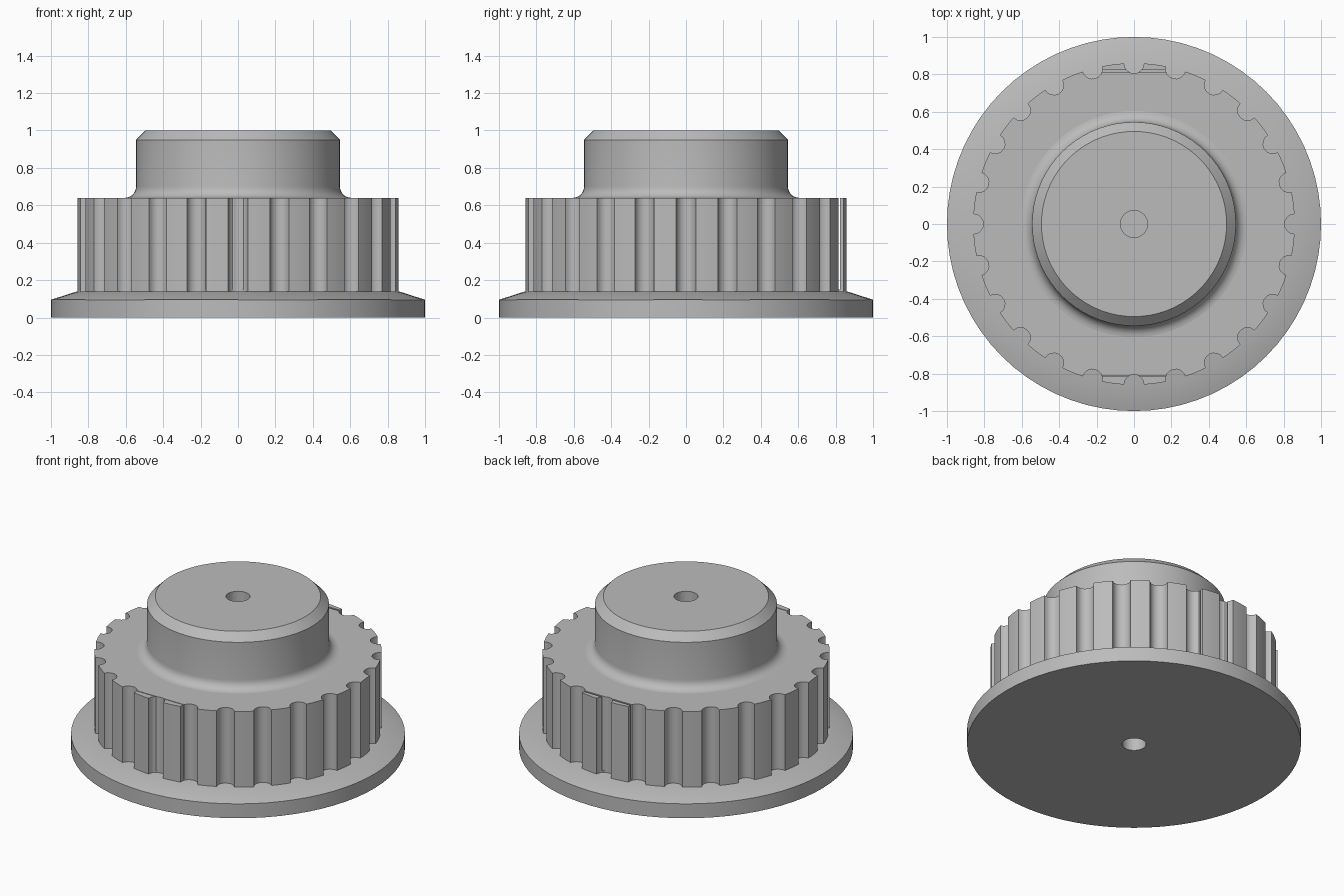
import bpy, bmesh, math
from math import sin, cos, pi, radians

cube = bpy.data.objects.get("Cube")
if cube:
    bpy.data.objects.remove(cube, do_unlink=True)

# One plain metal grey for the whole pulley
metal = bpy.data.materials.new("metal grey")
metal.use_nodes = True
GREY = (0.5, 0.5, 0.5, 1)
metal.diffuse_color = GREY
metal.node_tree.nodes["Principled BSDF"].inputs["Base Color"].default_value = GREY


def add_object(name, bm):
    bmesh.ops.remove_doubles(bm, verts=bm.verts, dist=1e-5)
    bmesh.ops.recalc_face_normals(bm, faces=bm.faces)
    mesh = bpy.data.meshes.new(name)
    bm.to_mesh(mesh)
    bm.free()
    mesh.materials.append(metal)
    obj = bpy.data.objects.new(name, mesh)
    bpy.context.collection.objects.link(obj)
    return obj


def smooth(obj):
    bpy.ops.object.select_all(action='DESELECT')
    obj.select_set(True)
    bpy.context.view_layer.objects.active = obj
    bpy.ops.object.shade_smooth_by_angle(angle=radians(25))


def lathe(name, profile, steps=72):
    """Turn a list of (radius, height) points around the z axis."""
    bm = bmesh.new()
    verts = [bm.verts.new((r, 0, z)) for r, z in profile]
    edges = [bm.edges.new(pair) for pair in zip(verts, verts[1:])]
    bmesh.ops.spin(bm, geom=verts + edges, cent=(0, 0, 0), axis=(0, 0, 1),
                   angle=2 * pi, steps=steps, use_merge=True)
    obj = add_object(name, bm)
    smooth(obj)
    return obj


BORE = 0.072
BASE, SHOULDER = 0.14, 0.64

# Flange: bevelled disc with a blind bore underneath
lathe("flange", [(0, 0.13), (BORE, 0.13), (BORE, 0), (1, 0),
                 (1, 0.095), (0.86, BASE), (0, BASE)])

# Hub: fillet at the foot, chamfered rim, blind bore on top
HUB, FILLET = 0.545, 0.06
fillet = [(HUB + FILLET * (1 - sin(t)), SHOULDER + FILLET * (1 - cos(t)))
          for t in (i * pi / 12 for i in range(7))]
lathe("hub", [(0, SHOULDER)] + fillet +
      [(HUB, 0.95), (0.495, 1), (BORE, 1), (BORE, 0.66), (0, 0.66)])

# Toothed body: ring of round grooves extruded upwards
TEETH, OUTER, GROOVE = 24, 0.86, 0.053
outline = []
for i in range(TEETH):
    a = 2 * pi * i / TEETH
    for k in range(9):
        phi = a + pi + pi / 2 - k * pi / 8
        outline.append((0.858 * cos(a) + GROOVE * cos(phi),
                        0.858 * sin(a) + GROOVE * sin(phi)))
    for step in (5.5, 7.5, 9.5):
        b = a + radians(step)
        outline.append((OUTER * cos(b), OUTER * sin(b)))
bm = bmesh.new()
bottom = bm.faces.new([bm.verts.new((x, y, BASE)) for x, y in outline])
top = bmesh.ops.extrude_face_region(bm, geom=[bottom], use_keep_orig=True)
bmesh.ops.translate(bm, vec=(0, 0, SHOULDER - BASE),
                    verts=[g for g in top["geom"] if isinstance(g, bmesh.types.BMVert)])
body = add_object("toothed_body", bm)

# Narrow slits behind the teeth at the front and back
for name, y, width in (("front_slit", -0.812, 0.005), ("back_slit", 0.817, 0.012)):
    bm = bmesh.new()
    bmesh.ops.create_cube(bm, size=1)
    bmesh.ops.scale(bm, vec=(0.36, width, 0.6), verts=bm.verts)
    bmesh.ops.translate(bm, vec=(0, y, 0.45), verts=bm.verts)
    cutter = add_object(name, bm)
    cutter.hide_render = True
    mod = body.modifiers.new(name, 'BOOLEAN')
    mod.operation, mod.solver, mod.object = 'DIFFERENCE', 'EXACT', cutter
    bpy.context.view_layer.objects.active = body
    bpy.ops.object.modifier_apply(modifier=mod.name)
    bpy.data.objects.remove(cutter, do_unlink=True)
smooth(body)
